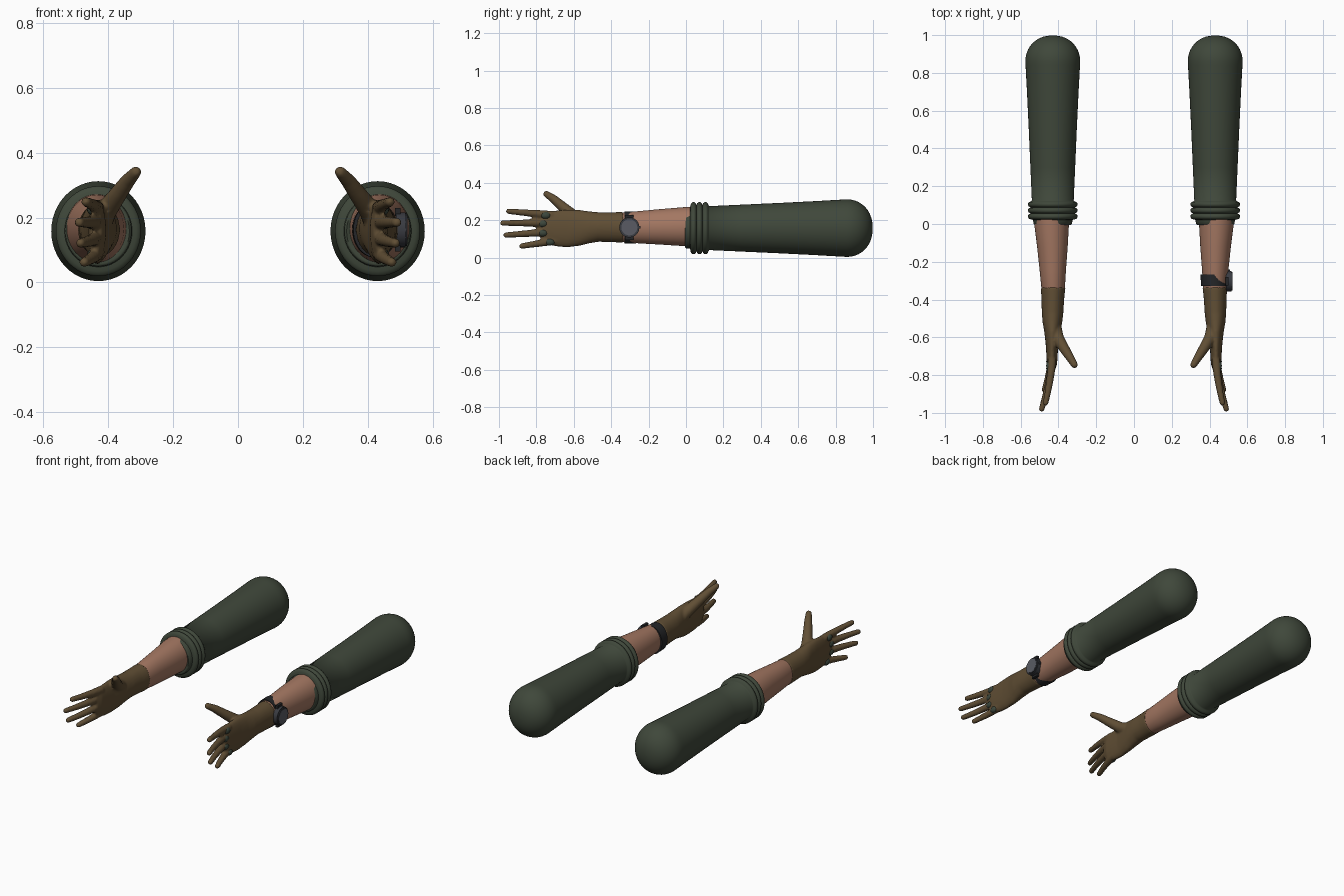
import bpy, bmesh
from math import sin, cos, pi
from mathutils import Vector, Matrix

cube = bpy.data.objects.get("Cube")
if cube:
    bpy.data.objects.remove(cube, do_unlink=True)


def material(name, rgb):
    m = bpy.data.materials.new(name)
    m.use_nodes = True
    m.diffuse_color = (*rgb, 1)
    m.node_tree.nodes["Principled BSDF"].inputs["Base Color"].default_value = (*rgb, 1)
    return m


GREEN = material("olive green cloth", (0.050, 0.064, 0.043))
SKIN = material("skin", (0.37, 0.185, 0.122))
GLOVE = material("brown glove", (0.118, 0.077, 0.035))
KNUCKLE = material("knuckle green", (0.045, 0.062, 0.045))
STRAP = material("dark strap", (0.018, 0.019, 0.021))
CASE = material("watch case", (0.04, 0.043, 0.052))
DIAL = material("watch dial", (0.10, 0.105, 0.125))

X, Z = 0.43, 0.16  # arm axis


def finish(name, bm, mat, side=1, angle=40):
    """Turn a bmesh into a smooth shaded object, mirrored when side is -1."""
    if side < 0:
        bmesh.ops.scale(bm, vec=(-1, 1, 1), verts=bm.verts)
    bmesh.ops.recalc_face_normals(bm, faces=bm.faces)
    me = bpy.data.meshes.new(name)
    bm.to_mesh(me)
    bm.free()
    ob = bpy.data.objects.new(name, me)
    bpy.context.collection.objects.link(ob)
    me.materials.append(mat)
    smooth(ob, angle)
    return ob


def smooth(ob, angle):
    bpy.ops.object.select_all(action='DESELECT')
    ob.select_set(True)
    bpy.context.view_layer.objects.active = ob
    bpy.ops.object.shade_smooth_by_angle(angle=angle * pi / 180)


def loft(bm, rings, n=40):
    """Skin elliptical rings (y, centre x, centre z, radius x, radius z)."""
    loops = [[bm.verts.new((cx + rx * cos(2 * pi * i / n), y, cz + rz * sin(2 * pi * i / n)))
              for i in range(n)] for y, cx, cz, rx, rz in rings]
    for a, b in zip(loops, loops[1:]):
        for i in range(n):
            j = (i + 1) % n
            bm.faces.new((a[i], a[j], b[j], b[i]))
    bm.faces.new(loops[0])
    bm.faces.new(loops[-1])


def digit(bm, points, r0, r1, steps=8):
    """Overlapping cone segments and balls along a path, for a finger."""
    pts = [Vector(p) for p in points]
    last = len(pts) - 1
    for k, p in enumerate(pts):
        r = r0 + (r1 - r0) * k / last
        bmesh.ops.create_uvsphere(bm, u_segments=16, v_segments=10, radius=r,
                                  matrix=Matrix.Translation(p))
        if k < last:
            d = pts[k + 1] - p
            rot = d.to_track_quat('Z', 'Y').to_matrix().to_4x4()
            bmesh.ops.create_cone(bm, cap_ends=True, segments=16, radius1=r,
                                  radius2=r + (r1 - r0) / last, depth=d.length,
                                  matrix=Matrix.Translation((p + pts[k + 1]) / 2) @ rot)


def sleeve(label, side):
    # cuff lip, three rolled folds, tapered tube, domed end
    prof = [(0.03, 0.085), (0.0, 0.088), (-0.005, 0.100), (0.0, 0.107), (0.022, 0.109)]
    for c in (0.04, 0.072, 0.104):
        prof += [(c + 0.016 * sin(a), 0.119 + 0.019 * cos(a))
                 for a in (-1.4, -0.8, -0.3, 0.3, 0.8, 1.4)]
    prof += [(0.125, 0.116), (0.3, 0.124), (0.5, 0.133), (0.7, 0.143), (0.84, 0.151)]
    prof += [(0.862 + 0.136 * sin(a), 0.152 * cos(a) ** 0.9)
             for a in [i * pi / 2 / 10 for i in range(10)]]
    prof.append((0.998, 0.004))
    bm = bmesh.new()
    loft(bm, [(y, X, Z - 0.002, r * 0.955, r * 1.012) for y, r in prof], 48)
    finish(label + "_sleeve", bm, GREEN, side, 60)


def forearm(label, side):
    bm = bmesh.new()
    loft(bm, [(0.04, X + 0.006, 0.166, 0.094, 0.106), (-0.01, X + 0.006, 0.166, 0.091, 0.104),
              (-0.12, X + 0.002, 0.165, 0.081, 0.096), (-0.24, X, 0.163, 0.070, 0.087),
              (-0.34, X - 0.002, 0.162, 0.062, 0.079), (-0.38, X - 0.002, 0.162, 0.054, 0.07)])
    finish(label + "_forearm", bm, SKIN, side)


def glove(label, side):
    bm = bmesh.new()
    # wrist and palm
    loft(bm, [(-0.335, 0.428, 0.162, 0.065, 0.082), (-0.40, 0.430, 0.163, 0.060, 0.080),
              (-0.47, 0.431, 0.164, 0.057, 0.079), (-0.52, 0.432, 0.162, 0.052, 0.086),
              (-0.57, 0.432, 0.159, 0.043, 0.096), (-0.63, 0.434, 0.156, 0.034, 0.100),
              (-0.69, 0.434, 0.156, 0.030, 0.097), (-0.74, 0.434, 0.160, 0.027, 0.088),
              (-0.775, 0.436, 0.162, 0.018, 0.070)])
    # four fingers: base height, tip height, tip y, tip x
    for zb, zt, yt, xt in ((0.228, 0.248, -0.948, 0.468), (0.186, 0.185, -0.980, 0.489),
                           (0.138, 0.121, -0.962, 0.485), (0.092, 0.062, -0.878, 0.474)):
        yb = -0.72 if zb > 0.1 else -0.69
        path = []
        for k in range(5):
            t = k / 4
            path.append((0.434 + (xt - 0.434) * t ** 1.5, yb + (yt - yb) * t, zb + (zt - zb) * t))
        digit(bm, path, 0.023, 0.015)
    # thumb with its fleshy base
    digit(bm, [(0.425, -0.53, 0.185), (0.405, -0.60, 0.222), (0.372, -0.655, 0.268),
               (0.340, -0.705, 0.312), (0.315, -0.746, 0.340)], 0.038, 0.018)
    ob = finish(label + "_glove", bm, GLOVE, side)
    # fuse the shapes into one skin
    rm = ob.modifiers.new("Fuse", 'REMESH')
    rm.mode = 'VOXEL'
    rm.voxel_size = 0.0065
    rm.use_smooth_shade = True
    sm = ob.modifiers.new("Soften", 'SMOOTH')
    sm.factor = 0.5
    sm.iterations = 4

    # padded knuckles on the back of the hand
    bm = bmesh.new()
    for y, z in ((-0.750, 0.226), (-0.765, 0.182), (-0.765, 0.132), (-0.728, 0.084)):
        bmesh.ops.create_uvsphere(bm, u_segments=16, v_segments=10, radius=1,
                                  matrix=Matrix.Translation((0.449, y, z))
                                  @ Matrix.Diagonal((0.016, 0.027, 0.019, 1)))
    finish(label + "_knuckle_pads", bm, KNUCKLE, side)


def disc(name, x, depth, r, mat, n=24):
    bm = bmesh.new()
    bmesh.ops.create_cone(bm, cap_ends=True, segments=n, radius1=r, radius2=r, depth=depth,
                          matrix=Matrix.Translation((x, -0.303, 0.162)) @ Matrix.Rotation(pi / 2, 4, 'Y'))
    return finish(name, bm, mat, 1, 30)


def box(bm, centre, size):
    bmesh.ops.create_cube(bm, size=1, matrix=Matrix.Translation(centre) @ Matrix.Diagonal((*size, 1)))


def watch():
    # strap sits proud on the inner side of the wrist
    bm = bmesh.new()
    loft(bm, [(-0.268, 0.421, 0.162, 0.069, 0.0855), (-0.328, 0.424, 0.162, 0.069, 0.0855)])
    finish("watch_strap", bm, STRAP)
    disc("watch_case", 0.501, 0.030, 0.054, CASE)
    disc("watch_bezel", 0.516, 0.010, 0.050, CASE, 12)
    disc("watch_dial", 0.519, 0.007, 0.043, DIAL)
    bm = bmesh.new()
    for s in (-1, 1):
        box(bm, (0.492, -0.303, 0.162 + s * 0.055), (0.016, 0.046, 0.024))
    finish("watch_lugs", bm, STRAP)
    bm = bmesh.new()
    box(bm, (0.503, -0.248, 0.162), (0.012, 0.012, 0.014))
    finish("watch_crown", bm, CASE)


for label, side in (("left", 1), ("right", -1)):
    sleeve(label, side)
    forearm(label, side)
    glove(label, side)
watch()
